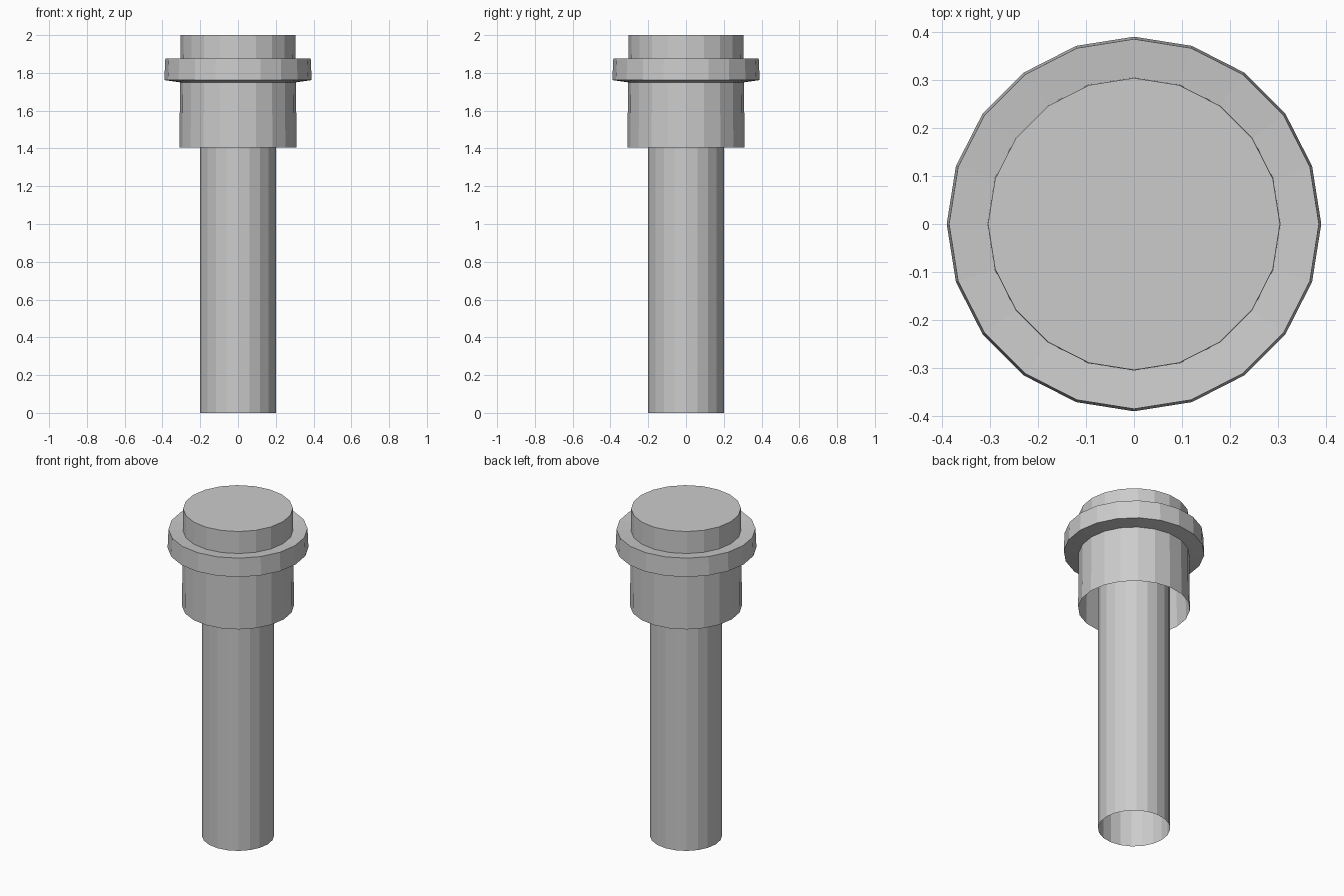
import bpy, bmesh
from math import cos, sin, tau

if "Cube" in bpy.data.objects:
    bpy.data.objects.remove(bpy.data.objects["Cube"])

SIDES = 20


def lathe(name, profile, cap_last=False):
    """Revolve an (r, z) profile into a faceted, open-ended shell."""
    bm = bmesh.new()
    rings = [[bm.verts.new((r * cos(tau * i / SIDES), r * sin(tau * i / SIDES), z))
              for i in range(SIDES)] for r, z in profile]
    for a, b in zip(rings, rings[1:]):
        for i in range(SIDES):
            j = (i + 1) % SIDES
            bm.faces.new((a[i], a[j], b[j], b[i]))
    if cap_last:
        bm.faces.new(rings[-1])
    mesh = bpy.data.meshes.new(name)
    bm.to_mesh(mesh)
    bm.free()
    obj = bpy.data.objects.new(name, mesh)
    bpy.context.collection.objects.link(obj)
    return obj


# Long hollow shaft, open at the bottom and running up inside the head
lathe("shaft", [(0.2, 0.0), (0.2, 2.0)])

# Wide head shell: open below, slightly tilted flange, closed flat top
lathe("head", [
    (0.31, 1.405), (0.307, 1.75),
    (0.39, 1.762), (0.385, 1.875),
    (0.305, 1.866), (0.304, 2.0),
], cap_last=True)
